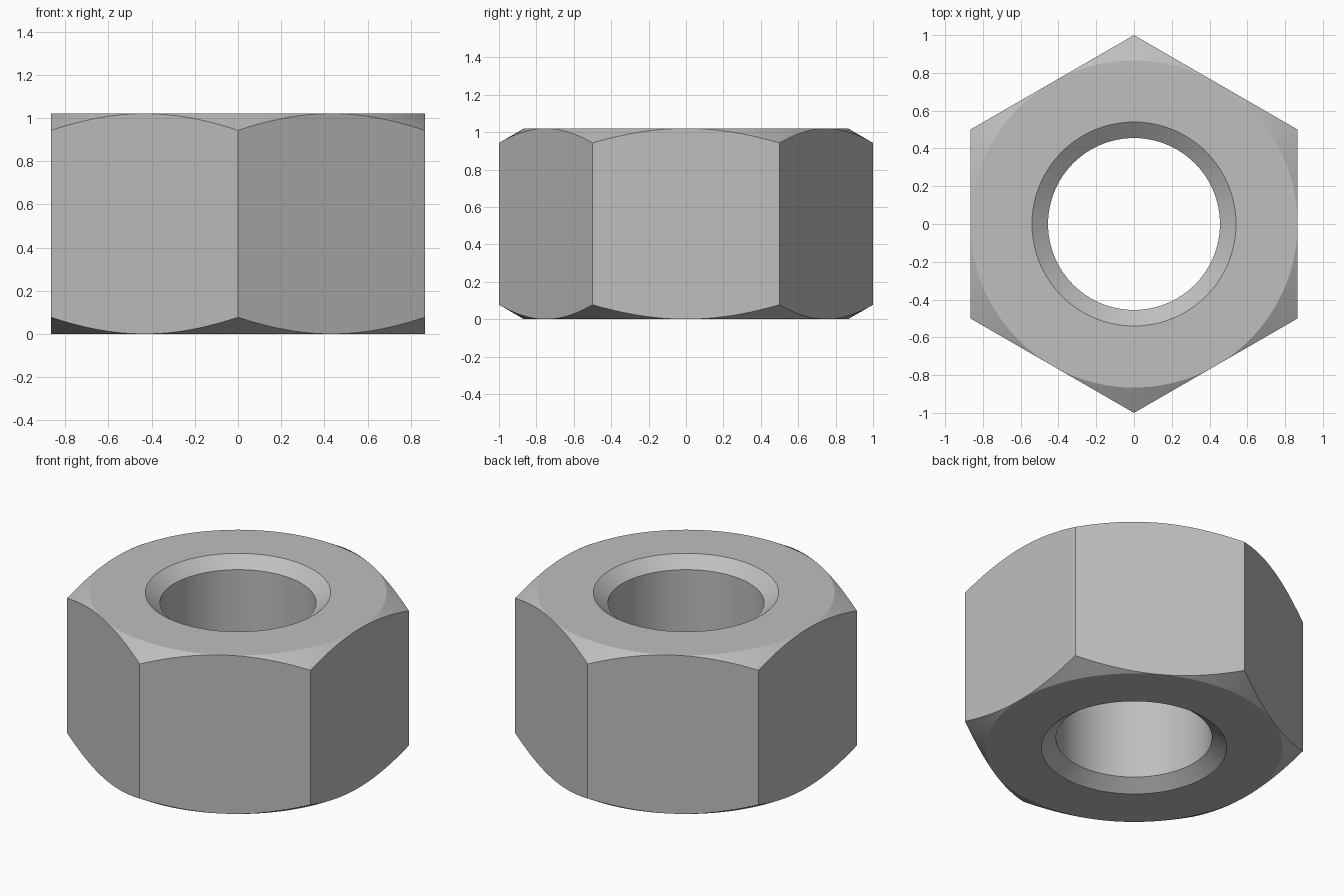
import bpy, bmesh
from math import cos, sin, pi, tan, radians

cube = bpy.data.objects.get("Cube")
if cube:
    bpy.data.objects.remove(cube, do_unlink=True)

HEIGHT = 1.02
FLAT = cos(pi / 6)          # centre to flat, corners lie at radius 1
BORE, SINK, SINK_DEPTH = 0.455, 0.54, 0.065
SEGMENTS = 144

# Steel colour
steel = bpy.data.materials.new("steel_grey")
steel.use_nodes = True
colour = (0.52, 0.52, 0.52, 1)
steel.diffuse_color = colour
steel.node_tree.nodes["Principled BSDF"].inputs["Base Color"].default_value = colour


def section(angle):
    """Closed cross-section (radius, z) of the nut at one angle."""
    offset = (angle + pi / 6) % (pi / 3) - pi / 6
    rim = FLAT / cos(offset)
    drop = (rim - FLAT) * tan(radians(30))
    lower = [(BORE, SINK_DEPTH), (SINK, 0), (FLAT, 0), (rim, drop)]
    return lower + [(r, HEIGHT - z) for r, z in reversed(lower)]


# Sweep the section around the axis: bore, countersinks, faces, chamfers, flats
bm = bmesh.new()
rings = []
for i in range(SEGMENTS):
    a = 2 * pi * i / SEGMENTS
    rings.append([bm.verts.new((r * cos(a), r * sin(a), z)) for r, z in section(a)])
for i, ring in enumerate(rings):
    after = rings[(i + 1) % SEGMENTS]
    for j in range(len(ring)):
        k = (j + 1) % len(ring)
        bm.faces.new((ring[j], after[j], after[k], ring[k]))
bmesh.ops.remove_doubles(bm, verts=bm.verts, dist=0.00001)
bmesh.ops.recalc_face_normals(bm, faces=bm.faces)

mesh = bpy.data.meshes.new("hex_nut")
bm.to_mesh(mesh)
bm.free()
mesh.materials.append(steel)
nut = bpy.data.objects.new("hex_nut", mesh)
bpy.context.collection.objects.link(nut)

# Smooth the round surfaces and keep the machined edges crisp
bpy.context.view_layer.objects.active = nut
nut.select_set(True)
bpy.ops.object.shade_smooth_by_angle(angle=radians(25))
